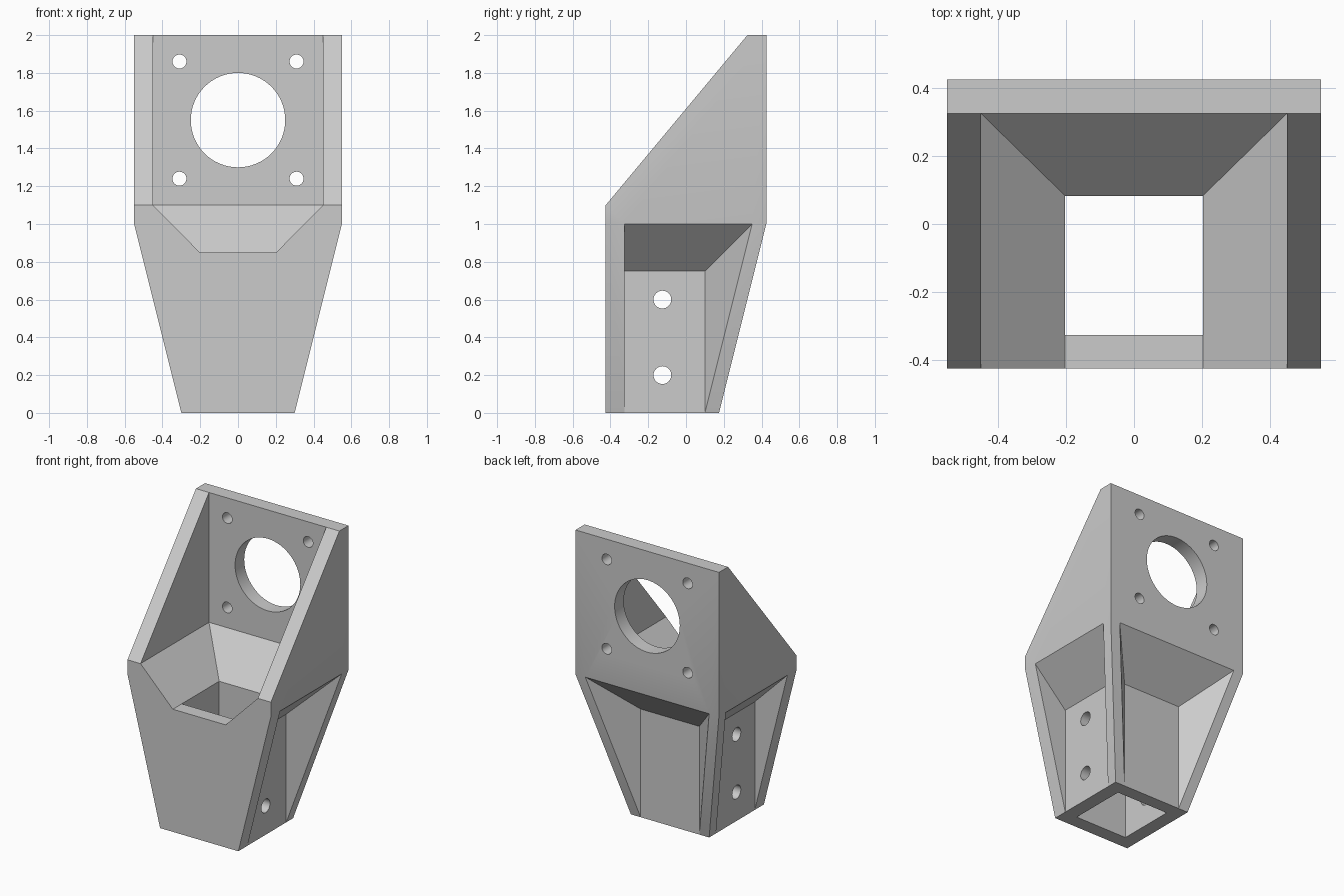
import bpy, bmesh
from math import pi
from mathutils import Matrix, Vector

cube = bpy.data.objects.get("Cube")
if cube:
    bpy.data.objects.remove(cube, do_unlink=True)

grey = bpy.data.materials.new("light grey")
grey.use_nodes = True
colour = (0.6, 0.6, 0.6, 1)
grey.diffuse_color = colour
grey.node_tree.nodes["Principled BSDF"].inputs["Base Color"].default_value = colour


def add_object(name, bm):
    bmesh.ops.recalc_face_normals(bm, faces=bm.faces)
    mesh = bpy.data.meshes.new(name)
    bm.to_mesh(mesh)
    bm.free()
    mesh.materials.append(grey)
    obj = bpy.data.objects.new(name, mesh)
    bpy.context.collection.objects.link(obj)
    return obj


def loft(sections):
    """Stack of rectangles (z, half width, y front, y back) joined into a solid."""
    bm = bmesh.new()
    rings = [[bm.verts.new(p) for p in
              ((-w, y0, z), (w, y0, z), (w, y1, z), (-w, y1, z))]
             for z, w, y0, y1 in sections]
    for a, b in zip(rings, rings[1:]):
        for i in range(4):
            j = (i + 1) % 4
            bm.faces.new((a[i], a[j], b[j], b[i]))
    bm.faces.new(rings[0])
    bm.faces.new(rings[-1])
    return bm


def cut(target, name, bm):
    cutter = add_object(name, bm)
    cutter.hide_render = True
    mod = target.modifiers.new(name, "BOOLEAN")
    mod.operation = "DIFFERENCE"
    mod.solver = "EXACT"
    mod.object = cutter
    bpy.context.view_layer.objects.active = target
    bpy.ops.object.modifier_apply(modifier=name)
    bpy.data.objects.remove(cutter, do_unlink=True)


def drill(target, name, centre, radius, depth, axis, sides):
    bm = bmesh.new()
    turn = Matrix.Rotation(pi / 2, 4, "Y" if axis == "X" else "X")
    bmesh.ops.create_cone(bm, cap_ends=True, segments=sides, radius1=radius,
                          radius2=radius, depth=depth,
                          matrix=Matrix.Translation(centre) @ turn)
    cut(target, name, bm)


def pocket(frame, near, far):
    """Recess flaring at 45 degrees, in (across, outward, up) coordinates."""
    bm = bmesh.new()
    d = 0.4
    pts = [(near[0], 0, -0.1), (near[1], 0, -0.1), (near[1], 0, 0.75), (near[0], 0, 0.75),
           (far[0], d, -0.1), (far[1], d, -0.1), (far[1], d, 0.75 + d), (far[0], d, 0.75 + d)]
    v = [bm.verts.new(frame(*p)) for p in pts]
    bm.faces.new(v[:4])
    bm.faces.new(v[4:])
    for i in range(4):
        j = (i + 1) % 4
        bm.faces.new((v[i], v[j], v[j + 4], v[i + 4]))
    return bm


# Outer body: tapered foot, straight head, sloping top
body = loft([(0, 0.3, -0.425, 0.175), (1, 0.55, -0.425, 0.425), (2, 0.55, -0.425, 0.425)])
sliced = bmesh.ops.bisect_plane(body, geom=body.verts[:] + body.edges[:] + body.faces[:],
                                plane_co=Vector((0, -0.425, 1.1)),
                                plane_no=Vector((0, -0.9, 0.75)), clear_outer=True)
rim = [e for e in body.edges if e.is_boundary]
bmesh.ops.contextual_create(body, geom=rim)
bracket = add_object("bracket_body", body)

# Open tray, funnel and square socket
cut(bracket, "funnel_cut", loft([(0.85, 0.2025, -0.7, 0.083), (1.1, 0.45, -0.7, 0.325),
                                 (2.2, 0.45, -0.7, 0.325)]))
cut(bracket, "socket_cut", loft([(-0.1, 0.2025, -0.327, 0.083), (0.9, 0.2025, -0.327, 0.083)]))

# Recesses between the ribs, on both sides and the back
for side in (-1, 1):
    cut(bracket, "side_recess_cut",
        pocket(lambda a, o, u: (side * (0.3 + o), a, u), (-0.325, 0.1), (-0.325, 0.5)))
cut(bracket, "back_recess_cut",
    pocket(lambda a, o, u: (a, 0.175 + o, u), (-0.225, 0.225), (-0.625, 0.625)))

# Large round opening with four screw holes in the back plate
drill(bracket, "round_opening", (0, 0.4, 1.55), 0.25, 0.4, "Y", 64)
for x in (-0.31, 0.31):
    for z in (1.24, 1.86):
        drill(bracket, "plate_hole", (x, 0.4, z), 0.037, 0.4, "Y", 32)

# Bolt holes through the socket
for z in (0.2, 0.6):
    drill(bracket, "socket_hole", (0, -0.125, z), 0.047, 1.6, "X", 32)

bpy.ops.object.select_all(action="DESELECT")
bracket.select_set(True)
bpy.context.view_layer.objects.active = bracket
bpy.ops.object.shade_smooth_by_angle(angle=pi / 9)
